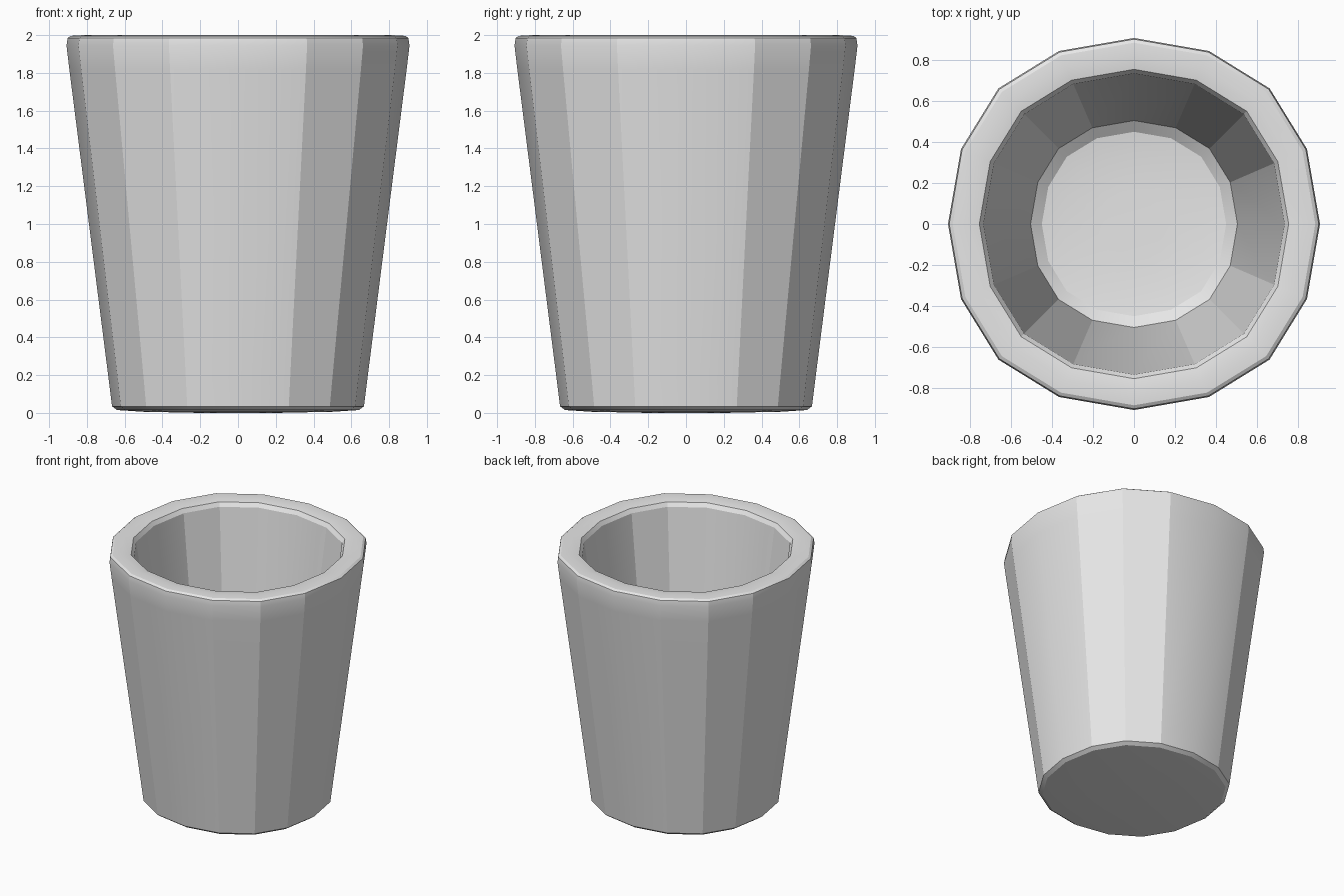
import bpy, bmesh, math
from mathutils import Matrix, Vector

cube = bpy.data.objects.get("Cube")
if cube:
    bpy.data.objects.remove(cube, do_unlink=True)

# Single clay-grey colour
grey = bpy.data.materials.new("plain_grey")
grey.use_nodes = True
colour = (0.8, 0.8, 0.8, 1.0)
grey.diffuse_color = colour
grey.node_tree.nodes["Principled BSDF"].inputs["Base Color"].default_value = colour

# Slightly squared sixteen-sided section: one quarter, turned four times
quarter = [(1, 0), (0.93, 0.403), (0.729, 0.729), (0.403, 0.93)]
section = [Matrix.Rotation(math.radians(90 * q), 3, 'Z') @ Vector((x, y, 0))
           for q in range(4) for x, y in quarter]

# Profile (radius, height): underside, outer wall, rim, inner wall, floor
profile = [
    (0.2, 0.0), (0.5, 0.006), (0.64, 0.015), (0.667, 0.035),
    (0.685, 0.18), (0.893, 1.82), (0.908, 1.945), (0.902, 1.985),
    (0.885, 1.996), (0.82, 2.0), (0.755, 1.99), (0.735, 1.96),
    (0.722, 1.86), (0.505, 0.2), (0.45, 0.16), (0.35, 0.147), (0.15, 0.143),
]


def make_tumbler(name):
    bm = bmesh.new()
    rings = [[bm.verts.new((p.x * r, p.y * r, z)) for p in section]
             for r, z in profile]
    n = len(section)
    for low, high in zip(rings, rings[1:]):
        for i in range(n):
            j = (i + 1) % n
            bm.faces.new((low[i], low[j], high[j], high[i]))
    bm.faces.new(rings[0][::-1])
    bm.faces.new(rings[-1])
    bmesh.ops.recalc_face_normals(bm, faces=bm.faces)
    mesh = bpy.data.meshes.new(name)
    bm.to_mesh(mesh)
    bm.free()
    mesh.materials.append(grey)
    obj = bpy.data.objects.new(name, mesh)
    bpy.context.collection.objects.link(obj)
    return obj


cup = make_tumbler("cup_body")

# Soft rim and base, crisp wall facets
bpy.ops.object.select_all(action='DESELECT')
cup.select_set(True)
bpy.context.view_layer.objects.active = cup
bpy.ops.object.shade_smooth_by_angle(angle=math.radians(20.6))
